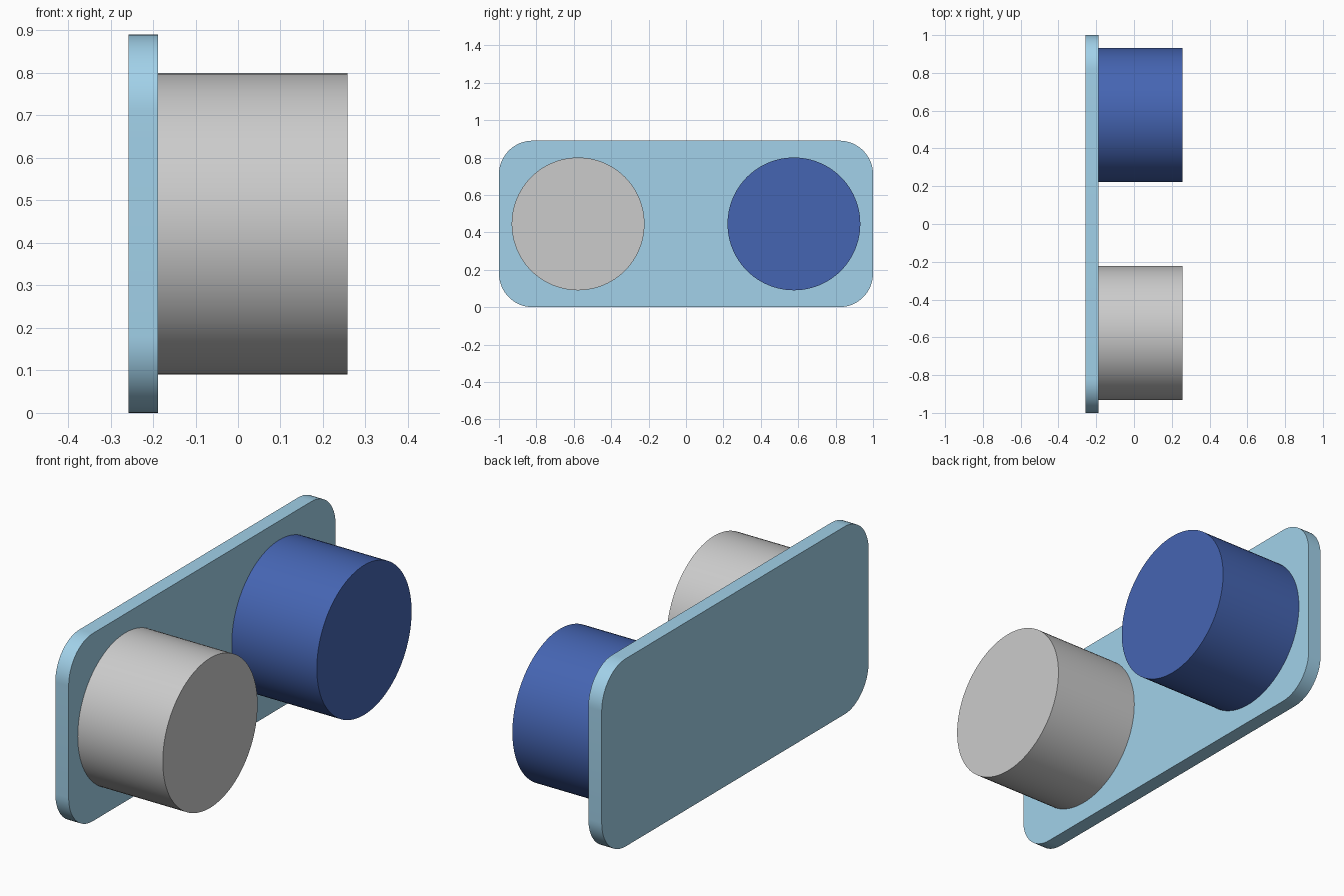
import bpy, bmesh
from math import sin, cos, pi, radians

if "Cube" in bpy.data.objects:
    bpy.data.objects.remove(bpy.data.objects["Cube"])

PLATE_BACK, PLATE_FRONT, PEG_END = -0.258, -0.188, 0.258
HEIGHT, CORNER = 0.89, 0.18
PEG_Y, PEG_R = 0.577, 0.355


def extrude_x(name, profile, x0, x1, color=None):
    """Solid made by extruding a (y, z) outline along x."""
    bm = bmesh.new()
    face = bm.faces.new([bm.verts.new((x0, y, z)) for y, z in profile])
    new = bmesh.ops.extrude_face_region(bm, geom=[face])["geom"]
    bmesh.ops.translate(bm, vec=(x1 - x0, 0, 0),
                        verts=[v for v in new if isinstance(v, bmesh.types.BMVert)])
    bmesh.ops.recalc_face_normals(bm, faces=bm.faces[:])
    mesh = bpy.data.meshes.new(name)
    bm.to_mesh(mesh)
    bm.free()
    obj = bpy.data.objects.new(name, mesh)
    bpy.context.collection.objects.link(obj)
    if color:
        mat = bpy.data.materials.new(name + "_color")
        mat.diffuse_color = (*color, 1)
        mat.use_nodes = True
        mat.node_tree.nodes["Principled BSDF"].inputs["Base Color"].default_value = mat.diffuse_color
        mesh.materials.append(mat)
    bpy.ops.object.select_all(action="DESELECT")
    obj.select_set(True)
    bpy.context.view_layer.objects.active = obj
    bpy.ops.object.shade_smooth_by_angle(angle=radians(30))
    return obj


def arc(cy, cz, r, start, end, steps):
    angles = [start + (end - start) * i / steps for i in range(steps + 1)]
    return [(cy + r * cos(a), cz + r * sin(a)) for a in angles]


# Backing plate with rounded corners
outline = []
for i, (sy, sz) in enumerate([(1, 1), (-1, 1), (-1, -1), (1, -1)]):
    outline += arc(sy * (1 - CORNER), HEIGHT / 2 + sz * (HEIGHT / 2 - CORNER),
                   CORNER, i * pi / 2, (i + 1) * pi / 2, 16)
extrude_x("back_plate", outline, PLATE_BACK, PLATE_FRONT, (0.36, 0.64, 0.82))

# Two round pegs, slightly sunk into the plate
for name, y, color in [("grey_peg", -PEG_Y, None),
                       ("blue_peg", PEG_Y, (0.06, 0.13, 0.45))]:
    circle = arc(y, HEIGHT / 2, PEG_R, 0, 2 * pi, 96)[:-1]
    extrude_x(name, circle, PLATE_FRONT - 0.01, PEG_END, color)
